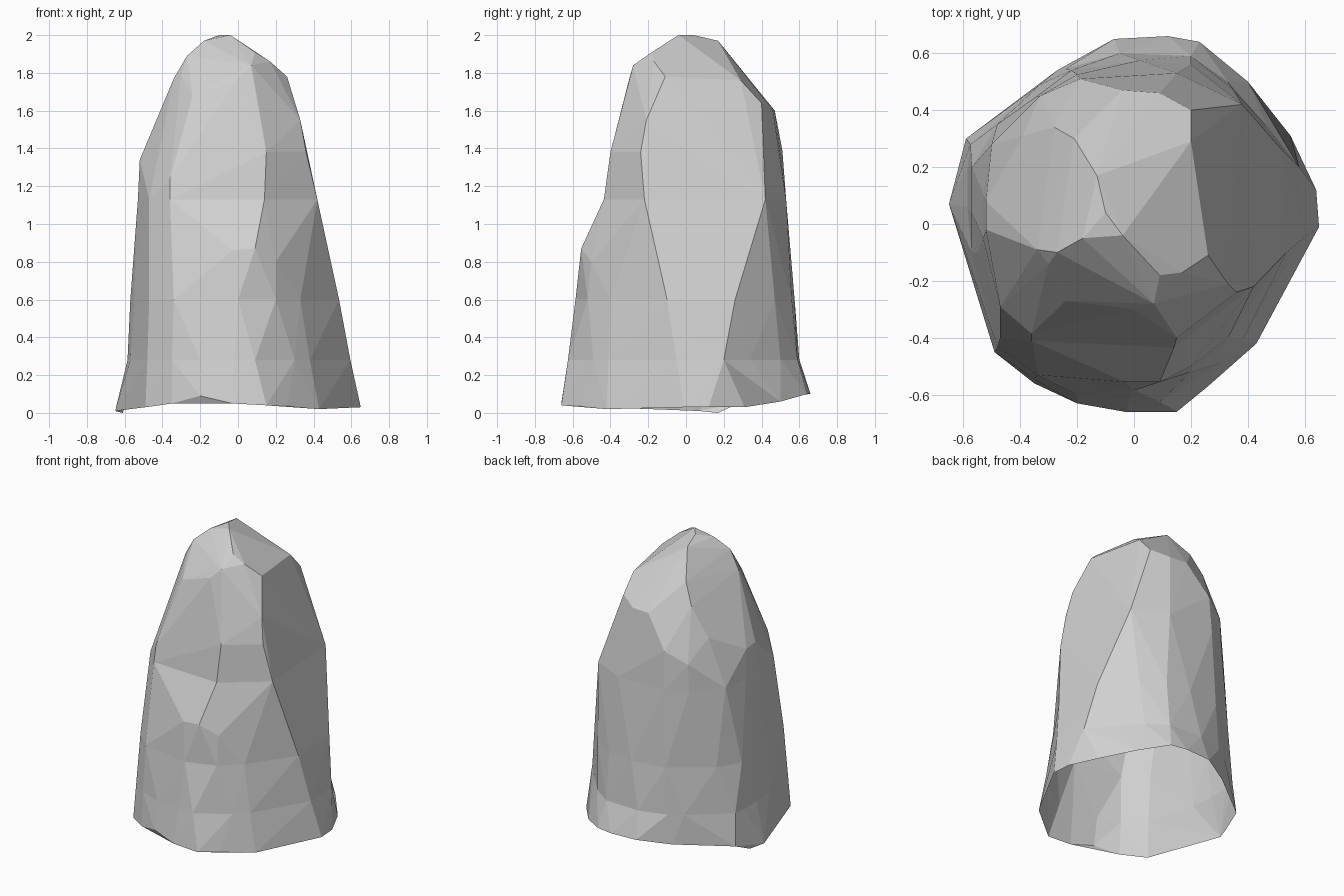
import bpy
import bmesh
from mathutils import Vector

cube = bpy.data.objects.get("Cube")
if cube:
    bpy.data.objects.remove(cube, do_unlink=True)

# Heights at which the four blocks of the rock meet
SEAM_BASE, SEAM_LOW, SEAM_HIGH = .28, .6, 1.13

# Uneven foot, walked round the rim
foot = [
    (-.65, .07, .01), (-.61, .17, 0), (-.59, .3, .06),
    (-.27, .54, .08), (-.07, .65, .1), (.12, .66, .1), (.23, .64, .1),
    (.4, .5, .06), (.55, .31, .03), (.64, .12, .03), (.65, -.01, .03),
    (.43, -.42, .02), (.26, -.57, .04), (.15, -.66, .04), (-.03, -.66, .05),
    (-.2, -.63, .09), (-.35, -.56, .05), (-.49, -.45, .03),
]

# Outline at the base seam
base_outline = [
    (.09, -.625), (-.02, -.625), (-.2, -.6), (-.35, -.545), (-.48, -.43),
    (-.57, -.1), (-.585, .06), (-.585, .2), (-.575, .28), (-.33, .49),
    (-.24, .545), (-.05, .6), (.2, .59), (.33, .5), (.47, .34),
    (.58, .2), (.595, -.05), (.38, -.41), (.3, -.49),
]

# Outline at the low seam
low_outline = [
    (0, -.585), (-.34, -.53), (-.47, -.4), (-.55, -.1), (-.57, .04),
    (-.57, .2), (-.48, .35), (-.22, .54), (.02, .575), (.2, .56),
    (.35, .47), (.52, .26), (.535, -.1), (.33, -.4), (.2, -.52),
]

# Outline at the high seam
high_outline = [
    (.14, -.435), (-.36, -.41), (-.47, -.29), (-.53, -.05), (-.53, .1),
    (-.5, .28), (-.34, .45), (-.2, .525), (.15, .53), (.38, .42),
    (.42, -.22),
]

# Bulge low on the front wall, and the rear corner of the +x wall
bulge = [(-.03, -.555, .86), (.09, -.555, .87), (.2, -.5, .8), (.38, .42, .95)]

# Corners of the upper walls
upper_front = [
    (-.36, -.385, 1.24), (.15, -.4, 1.38), (-.24, -.27, 1.68),
    (.07, -.28, 1.84), (0, -.3, 1.77),
]
upper_sides = [
    (.36, -.24, 1.38), (.33, -.21, 1.55), (.26, -.11, 1.78),
    (-.52, -.02, 1.34), (-.52, .08, 1.33), (-.34, -.09, 1.77),
    (-.3, -.14, 1.79),
]
upper_back = [
    (-.33, .45, 1.31), (-.19, .51, 1.39), (-.04, .47, 1.6),
    (.09, .46, 1.6), (.2, .4, 1.64), (.2, .29, 1.76),
    (-.39, .31, 1.46), (-.28, .34, 1.66), (-.21, .3, 1.8),
]

# Blunt crown
crown = [
    (-.13, .17, 1.97), (-.1, .04, 2), (-.04, -.04, 2), (-.18, -.05, 1.97),
    (-.27, -.1, 1.89), (.09, -.18, 1.91), (.17, -.17, 1.86),
]


def at_height(outline, z):
    """Lift a flat outline to one height."""
    return [(x, y, z) for x, y in outline]


def add_block(bm, *groups):
    """Add one convex faceted block wrapped round its corner groups."""
    verts = [bm.verts.new(corner) for group in groups for corner in group]
    bmesh.ops.convex_hull(bm, input=verts)
    loose = [v for v in bm.verts if not v.link_faces]
    bmesh.ops.delete(bm, geom=loose, context='VERTS')


def open_and_weld(bm):
    """Remove the seam caps and the underside, leaving one hollow shell."""
    bmesh.ops.recalc_face_normals(bm, faces=list(bm.faces))
    bm.normal_update()

    def is_cap(face):
        return any(
            all(abs(v.co.z - seam) < .001 for v in face.verts)
            for seam in (SEAM_BASE, SEAM_LOW, SEAM_HIGH)
        )

    unwanted = [f for f in bm.faces if is_cap(f) or f.normal.z < -.6]
    bmesh.ops.delete(bm, geom=unwanted, context='FACES')
    bmesh.ops.remove_doubles(bm, verts=list(bm.verts), dist=.001)


def notch_rim(bm, near, target):
    """Split the rim edge closest to a point and push its middle inward."""
    def gap(edge):
        middle = (edge.verts[0].co + edge.verts[1].co) / 2
        return (middle - Vector(near)).length

    rim = [e for e in bm.edges if e.is_boundary]
    edge = min(rim, key=gap)
    split = bmesh.ops.subdivide_edges(bm, edges=[edge], cuts=1)
    for item in split["geom_inner"]:
        if isinstance(item, bmesh.types.BMVert):
            item.co = target


base_ring = at_height(base_outline, SEAM_BASE)
low_ring = at_height(low_outline, SEAM_LOW)
high_ring = at_height(high_outline, SEAM_HIGH)

shell = bmesh.new()
add_block(shell, foot, base_ring)
add_block(shell, base_ring, low_ring)
add_block(shell, low_ring, bulge, high_ring)
add_block(shell, high_ring, upper_front, upper_sides, upper_back, crown)
open_and_weld(shell)
notch_rim(shell, near=(.47, .41, .05), target=(.41, .4, .15))

# Plain grey stone
stone = bpy.data.materials.new("grey_stone")
stone.use_nodes = True
grey = (.63, .63, .63, 1)
stone.diffuse_color = grey
stone.node_tree.nodes["Principled BSDF"].inputs["Base Color"].default_value = grey

mesh = bpy.data.meshes.new("rock")
shell.to_mesh(mesh)
shell.free()
mesh.materials.append(stone)
rock = bpy.data.objects.new("rock", mesh)
bpy.context.scene.collection.objects.link(rock)
